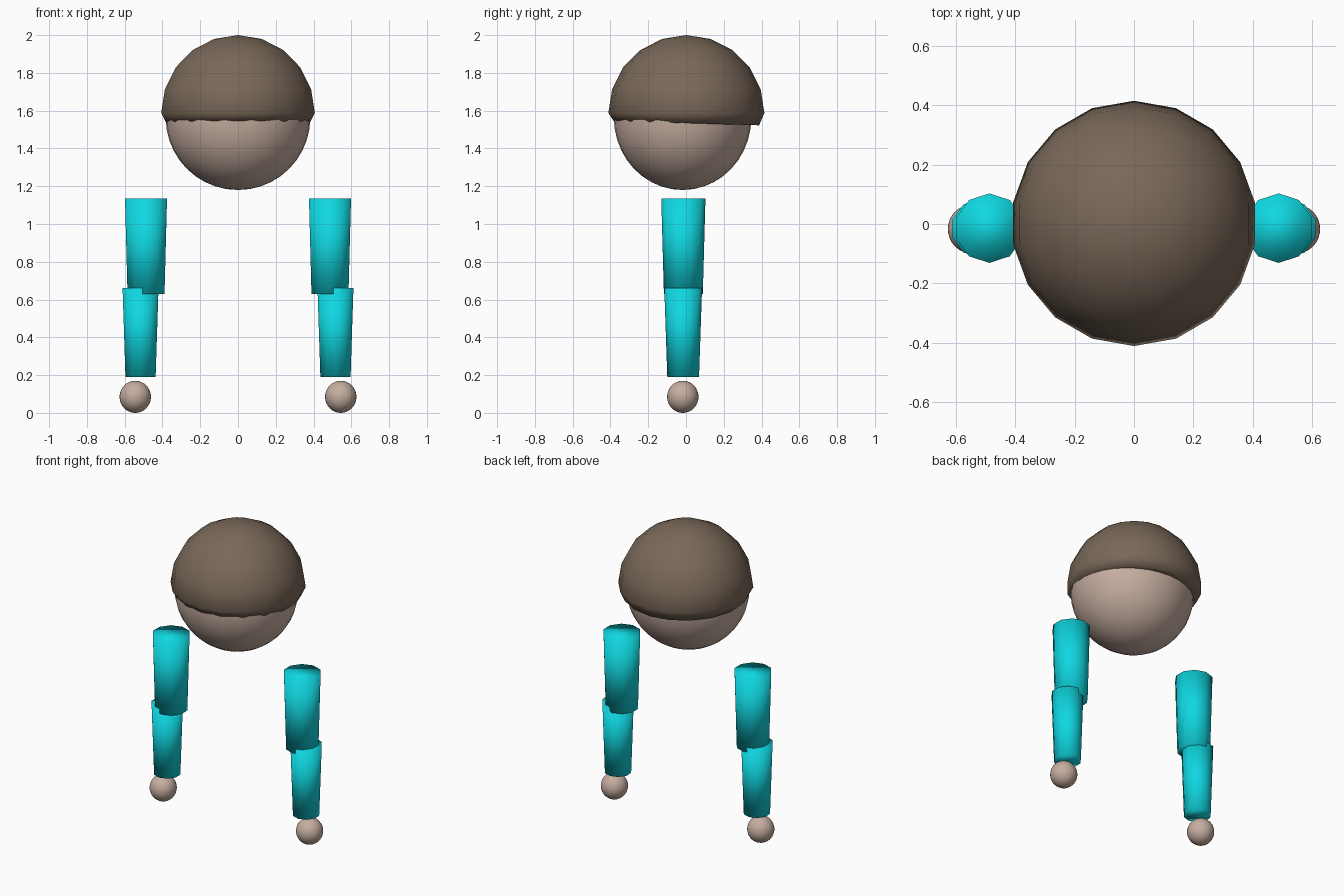
import bpy
import bmesh
from math import sin, cos, pi, radians

cube = bpy.data.objects.get("Cube")
if cube:
    bpy.data.objects.remove(cube, do_unlink=True)


def material(name, rgb):
    mat = bpy.data.materials.new(name)
    mat.use_nodes = True
    color = (*rgb, 1)
    mat.diffuse_color = color
    mat.node_tree.nodes["Principled BSDF"].inputs["Base Color"].default_value = color
    return mat


SKIN = material("skin", (0.56, 0.42, 0.35))
HAIR = material("brown hair", (0.19, 0.137, 0.098))
SLEEVE = material("cyan sleeve", (0.005, 0.68, 0.75))


def finish(bm, name, mat):
    """Turn a bmesh into a fully smooth-shaded object."""
    for face in bm.faces:
        face.smooth = True
    mesh = bpy.data.meshes.new(name)
    bm.to_mesh(mesh)
    bm.free()
    mesh.materials.append(mat)
    obj = bpy.data.objects.new(name, mesh)
    bpy.context.collection.objects.link(obj)
    return obj


def loft(name, mat, center, sides, rings, tip=None):
    """Skin (radius, height, slope along y) rings upwards, with a vertex on the y axis."""
    bm = bmesh.new()
    loops = []
    for radius, z, slope in rings:
        loop = []
        for i in range(sides):
            a = pi / 2 + 2 * pi * i / sides
            x, y = radius * cos(a), radius * sin(a)
            loop.append(bm.verts.new((center[0] + x, center[1] + y, z + slope * y)))
        loops.append(loop)
    for low, high in zip(loops, loops[1:]):
        for i in range(sides):
            j = (i + 1) % sides
            bm.faces.new((low[i], low[j], high[j], high[i]))
    bm.faces.new(loops[0][::-1])
    if tip is None:
        bm.faces.new(loops[-1])
    else:
        point = bm.verts.new((*center, tip))
        for i in range(sides):
            bm.faces.new((loops[-1][i], loops[-1][(i + 1) % sides], point))
    return finish(bm, name, mat)


def ball(name, location, scale):
    bm = bmesh.new()
    bmesh.ops.create_uvsphere(bm, u_segments=32, v_segments=20, radius=1)
    bmesh.ops.scale(bm, vec=scale, verts=bm.verts)
    obj = finish(bm, name, SKIN)
    obj.location = location
    return obj


# Head
ball("head", (0, -0.018, 1.563), (0.383, 0.364, 0.383))

# Hair cap: upper half dome, with a tucked-in lower rim that dips at the back
hair_radius, hair_z = 0.413, 1.588
rings = [(0.34, 1.534, -0.03), (0.385, 1.534, -0.03)]
for k in range(5):
    a = radians(18 * k)
    rings.append((hair_radius * cos(a), hair_z + 0.412 * sin(a), 0))
loft("hair", HAIR, (0, 0.002), 18, rings, tip=2.0)

# Arms and hands, one set on each side
for side, s in (("left", 1), ("right", -1)):
    loft(side + "_upper_arm", SLEEVE, (s * 0.487, -0.014), 10,
         [(0.103, 0.63, 0), (0.117, 1.135, 0)])
    loft(side + "_forearm", SLEEVE, (s * 0.516, -0.015), 10,
         [(0.084, 0.19, 0), (0.1, 0.66, 0)])
    ball(side + "_hand", (s * 0.544, -0.017, 0.085), (0.083, 0.083, 0.085))
